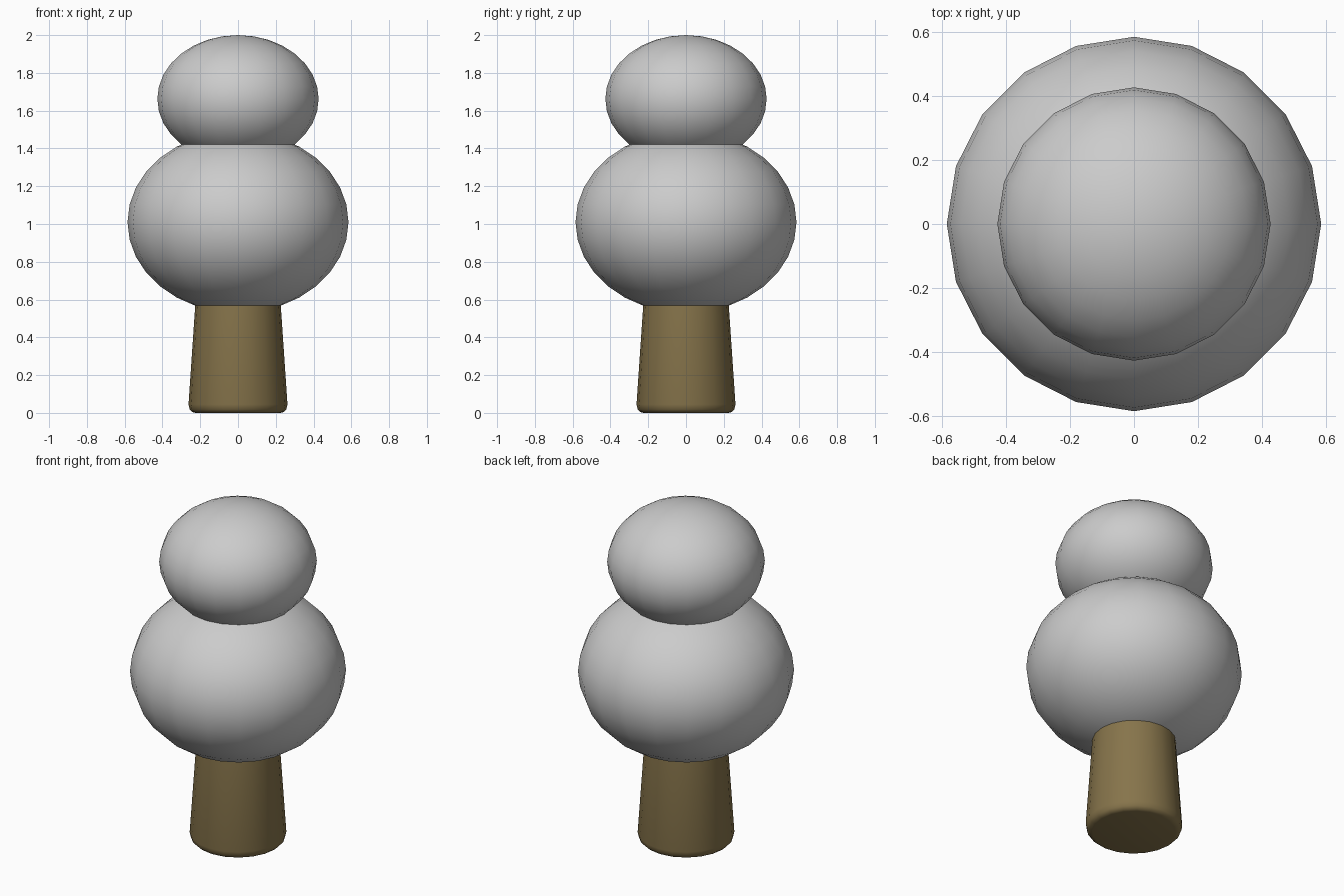
import bpy, bmesh, math

if "Cube" in bpy.data.objects:
    bpy.data.objects.remove(bpy.data.objects["Cube"])

SIDES = 20


def smooth(obj, angle):
    bpy.ops.object.select_all(action='DESELECT')
    obj.select_set(True)
    bpy.context.view_layer.objects.active = obj
    bpy.ops.object.shade_smooth_by_angle(angle=math.radians(angle))


def foliage_ball(name, radius, half_height, z):
    bpy.ops.mesh.primitive_uv_sphere_add(segments=SIDES, ring_count=16, radius=1,
                                         location=(0, 0, z))
    ball = bpy.context.object
    ball.name = name
    ball.scale = (radius, radius, half_height)
    bpy.ops.object.transform_apply(location=False, rotation=False, scale=True)
    smooth(ball, 60)
    return ball


def lathe(name, profile):
    bm = bmesh.new()
    rings = [[bm.verts.new((r * math.cos(2 * math.pi * i / SIDES),
                            r * math.sin(2 * math.pi * i / SIDES), z))
              for i in range(SIDES)] for r, z in profile]
    for low, high in zip(rings, rings[1:]):
        for i in range(SIDES):
            j = (i + 1) % SIDES
            bm.faces.new((low[i], low[j], high[j], high[i]))
    bm.faces.new(rings[0][::-1])
    bm.faces.new(rings[-1])
    mesh = bpy.data.meshes.new(name)
    bm.to_mesh(mesh)
    bm.free()
    obj = bpy.data.objects.new(name, mesh)
    bpy.context.collection.objects.link(obj)
    smooth(obj, 40)
    return obj


# Tapered trunk with a rounded foot, running up into the foliage
trunk = lathe("trunk", [(0.225, 0), (0.242, 0.004), (0.256, 0.018),
                        (0.262, 0.045), (0.219, 0.68)])
bark = bpy.data.materials.new("bark")
bark.diffuse_color = (0.24, 0.175, 0.07, 1)
bark.use_nodes = True
bark.node_tree.nodes["Principled BSDF"].inputs["Base Color"].default_value = bark.diffuse_color
trunk.data.materials.append(bark)

# Two overlapping squashed balls of foliage
foliage_ball("lower_foliage", 0.585, 0.48, 1.01)
foliage_ball("upper_foliage", 0.427, 0.338, 1.662)
